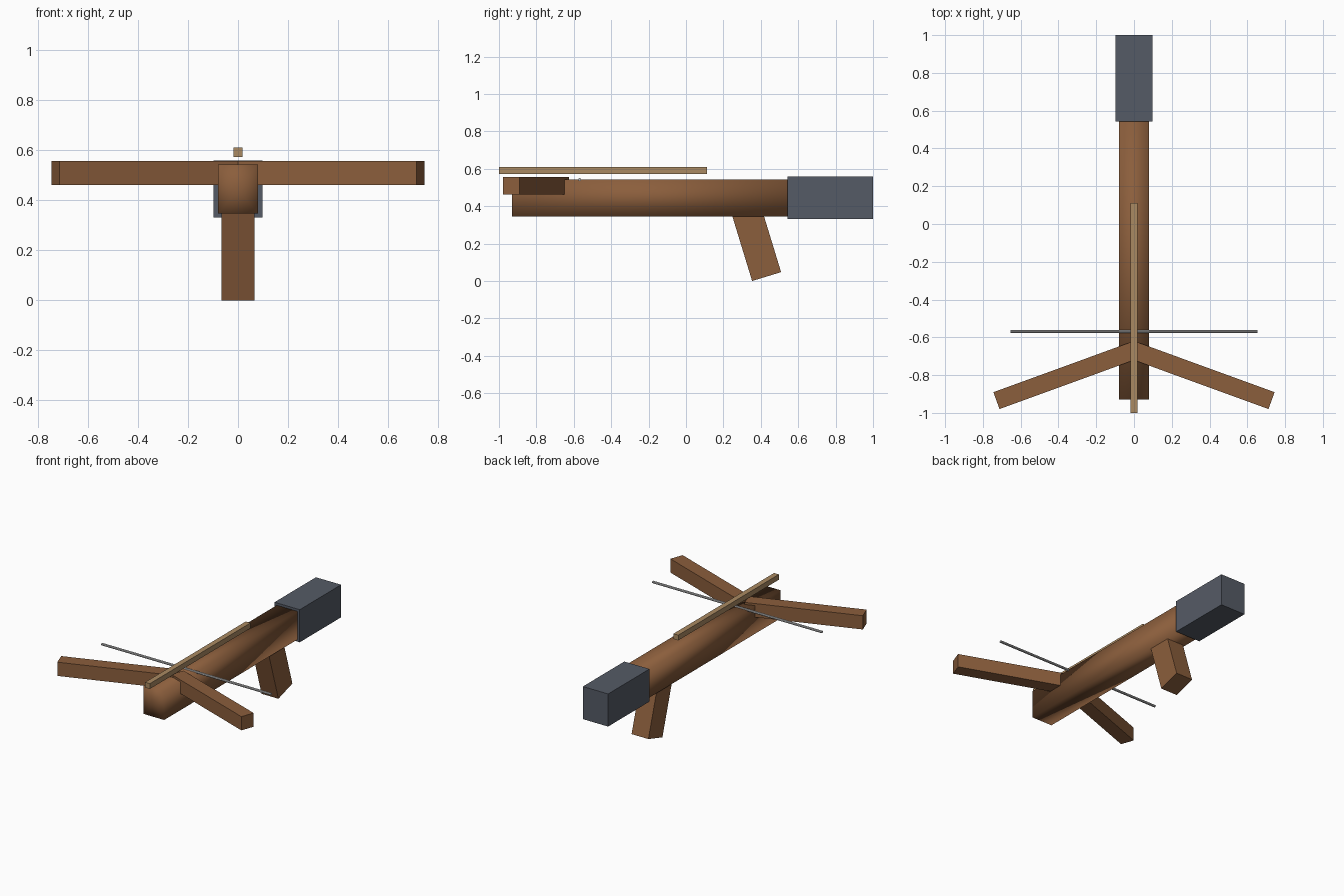
import bpy, bmesh, math
from mathutils import Matrix, Vector

if "Cube" in bpy.data.objects:
    bpy.data.objects.remove(bpy.data.objects["Cube"])


def mat(name, hexcol):
    # flat colour from an sRGB hex value
    def lin(c):
        return c / 12.92 if c <= 0.04045 else ((c + 0.055) / 1.055) ** 2.4
    m = bpy.data.materials.new(name)
    m.diffuse_color = [lin(int(hexcol[i:i + 2], 16) / 255) for i in (0, 2, 4)] + [1]
    m.use_nodes = True
    m.node_tree.nodes["Principled BSDF"].inputs["Base Color"].default_value = m.diffuse_color
    return m


wood = mat("brown wood", "8B5E3C")
tan = mat("tan wood", "AA8A62")
slate = mat("slate grey", "555B66")
silver = mat("light grey string", "C4C4C4")


def finish(name, bm, material, smooth=False):
    bmesh.ops.recalc_face_normals(bm, faces=bm.faces)
    me = bpy.data.meshes.new(name)
    bm.to_mesh(me)
    bm.free()
    for p in me.polygons:
        p.use_smooth = smooth
    me.materials.append(material)
    ob = bpy.data.objects.new(name, me)
    bpy.context.collection.objects.link(ob)
    return ob


def box(name, size, centre, material, rot=None, smooth=False):
    bm = bmesh.new()
    bmesh.ops.create_cube(bm, size=1)
    if smooth:  # fan the two end caps so they shade softly round a centre point
        bmesh.ops.poke(bm, faces=[f for f in bm.faces if abs(f.normal.y) > 0.9])
    m = Matrix.Translation(centre) @ (rot or Matrix()) @ Matrix.Diagonal((*size, 1))
    bm.transform(m)
    return finish(name, bm, material, smooth)


# stock (softly shaded beam) and butt block
box("stock", (0.16, 1.50, 0.197), (0, -0.18, 0.444), wood, smooth=True)
box("butt", (0.195, 0.457, 0.228), (0, 0.7715, 0.445), slate)

# raked grip, running up into the stock
a = math.radians(17)
down = Vector((0, math.sin(a), -math.cos(a)))
length = 0.42
box("grip", (0.13, 0.162, length), Vector((0, 0.431, 0.0235)) - down * length / 2,
    wood, Matrix.Rotation(a, 4, 'X'))

# two swept bow limbs
sweep = math.radians(20)
for side, name in ((1, "right_limb"), (-1, "left_limb")):
    along = Vector((side * math.cos(sweep), -math.sin(sweep), 0))
    box(name, (0.775, 0.095, 0.096), Vector((0, -0.67, 0.509)) + along * 0.3875,
        wood, Matrix.Rotation(-side * sweep, 4, 'Z'))

# bolt lying above the stock
box("bolt", (0.037, 1.112, 0.037), (0, -0.444, 0.5915), tan)

# straight bow string
bm = bmesh.new()
bmesh.ops.create_cone(bm, cap_ends=True, segments=8, radius1=0.0085, radius2=0.0085, depth=1.31,
                      matrix=Matrix.Translation((0, -0.569, 0.542)) @ Matrix.Rotation(math.pi / 2, 4, 'Y'))
finish("string", bm, silver)
